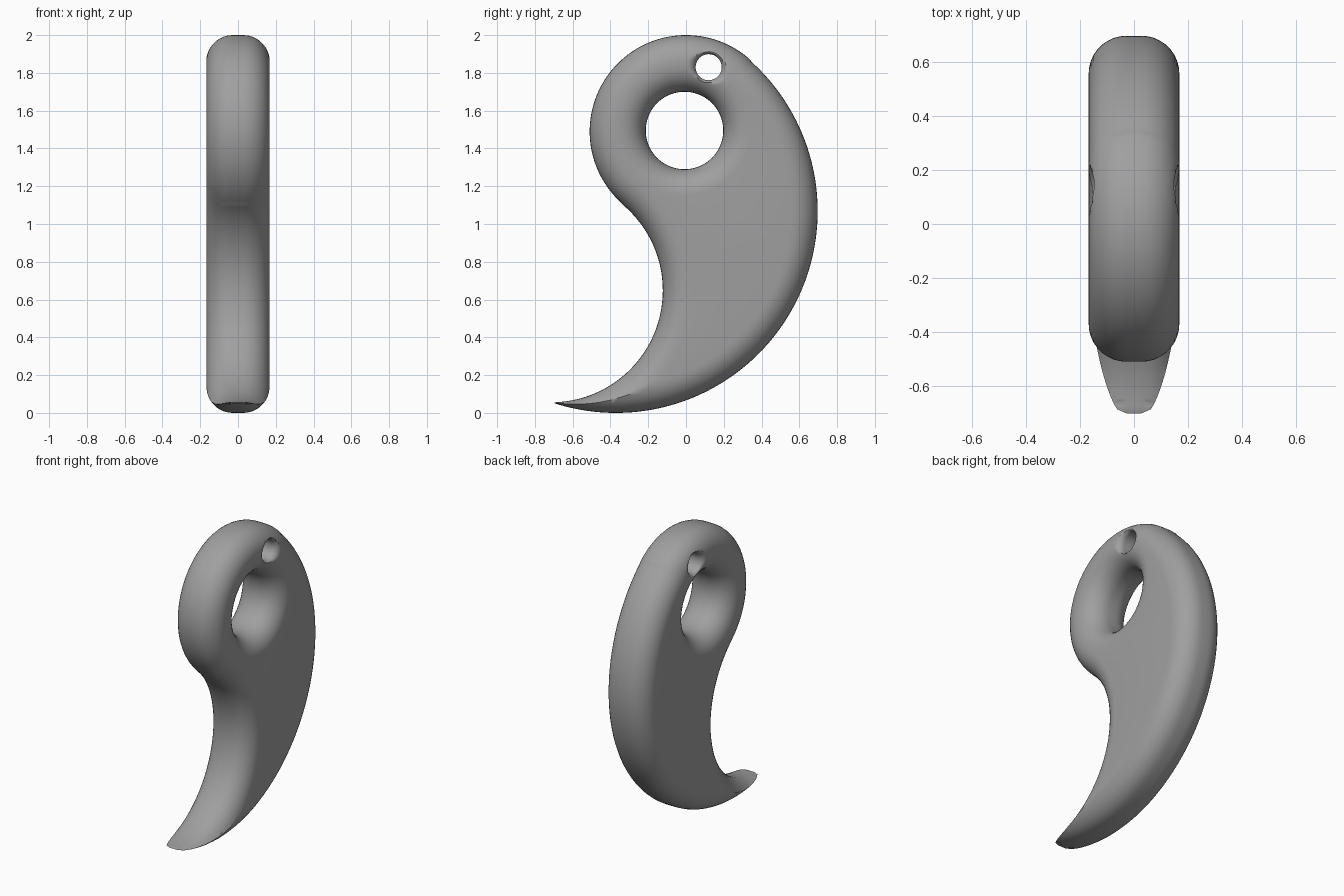
import bpy, bmesh, math
from mathutils import Vector, kdtree
from mathutils.geometry import delaunay_2d_cdt

if "Cube" in bpy.data.objects:
    bpy.data.objects.remove(bpy.data.objects["Cube"])

HALF = 0.168      # half thickness
R_EDGE = 0.14     # rounding of the outline and the large hole
R_CORD = 0.045    # rounding of the small hole
SUB = 4           # dense samples per outline vertex


def arc(c, r, a0, a1, n, inward):
    """Dense (point, normal into the material) samples along an arc."""
    out = []
    for i in range(n * SUB):
        a = a0 + (a1 - a0) * i / (n * SUB)
        d = Vector((math.cos(a), math.sin(a)))
        out.append((Vector(c) + d * r, -d if inward else d))
    return out


# Comma outline in (y, z): back arc, round head, hollow front arc
HEAD, BACK, HOLLOW = (0, 1.49), (-0.371, 1.068), (-0.715, 0.648)
ang_back = math.atan2(HEAD[1] - BACK[1], HEAD[0] - BACK[0])
ang_front = math.atan2(HEAD[1] - HOLLOW[1], HEAD[0] - HOLLOW[0])
outline = (arc(BACK, 1.068, math.radians(-108), ang_back, 160, True)
           + arc(HEAD, 0.51, ang_back, math.pi + ang_front, 100, True)
           + arc(HOLLOW, 0.592, ang_front, math.radians(-88.6), 100, False))
big_hole = arc((-0.008, 1.495), 0.205, 0, math.tau, 72, False)
CORD_C, CORD_R = Vector((0.12, 1.83)), 0.069
cord_hole = arc(CORD_C, CORD_R, 0, math.tau, 48, False)

rim = outline + big_hole
tree = kdtree.KDTree(len(rim))
for i, (p, n) in enumerate(rim):
    tree.insert((p.x, p.y, 0), i)
tree.balance()


def rim_dist(p):
    return tree.find((p.x, p.y, 0))[2]


def rounded(d, r):
    d = max(0.0, min(d, r))
    return HALF - r + math.sqrt(r * r - (r - d) ** 2)


def half_width(p):
    return min(rounded(rim_dist(p), R_EDGE),
               rounded((p - CORD_C).length - CORD_R, R_CORD))


# Boundary loops as constrained edges
pts, edges, loops = [], [], []
for samples in (outline, big_hole, cord_hole):
    ring = [p for p, n in samples[::SUB]]
    k, m = len(pts), len(ring)
    edges += [(k + i, k + (i + 1) % m) for i in range(m)]
    pts += ring
    loops.append(ring)

# Contours of the rounded rim, stopping at the ridge where two sides meet
STEPS = 9
levels = [R_EDGE * (1 - math.cos(math.pi / 2 * k / STEPS)) for k in range(1, STEPS + 1)]
for p, n in rim[::SUB]:
    lo, hi = 0.0, R_EDGE
    if rim_dist(p + n * hi) < hi - 0.0005:
        for _ in range(14):
            mid = (lo + hi) / 2
            if rim_dist(p + n * mid) < mid - 0.0005:
                hi = mid
            else:
                lo = mid
    reach = [d for d in levels if d < hi * 0.93] + [hi]
    for d in reach:
        q = p + n * d
        if (q - CORD_C).length > CORD_R + R_CORD + 0.006:
            pts.append(q)

# Contours of the small hole rounding
for p, n in cord_hole[::SUB]:
    for k in range(1, 7):
        pts.append(p + n * R_CORD * (1 - math.cos(math.pi / 2 * k / 6)))


def inside(p, ring):
    hit = False
    for a, b in zip(ring, ring[1:] + ring[:1]):
        if (a.y > p.y) != (b.y > p.y):
            if p.x < a.x + (p.y - a.y) * (b.x - a.x) / (b.y - a.y):
                hit = not hit
    return hit


verts, _, tris, *_ = delaunay_2d_cdt(pts, edges, [], 0, 1e-6)

# Two mirrored sides joined by a narrow wall along every boundary
bm = bmesh.new()
widths = [half_width(v) for v in verts]
right = [bm.verts.new((w, v.x, v.y)) for v, w in zip(verts, widths)]
left = [bm.verts.new((-w, v.x, v.y)) for v, w in zip(verts, widths)]
count = {}
for t in tris:
    c = (verts[t[0]] + verts[t[1]] + verts[t[2]]) / 3
    if not inside(c, loops[0]) or inside(c, loops[1]) or inside(c, loops[2]):
        continue
    bm.faces.new([right[i] for i in t])
    bm.faces.new([left[i] for i in reversed(t)])
    for i in range(3):
        a, b = t[i], t[(i + 1) % 3]
        key = (min(a, b), max(a, b))
        count[key] = None if key in count else (a, b)
for e in count.values():
    if e:
        a, b = e
        bm.faces.new((right[b], right[a], left[a], left[b]))
bmesh.ops.delete(bm, geom=[v for v in bm.verts if not v.link_faces], context='VERTS')
bmesh.ops.recalc_face_normals(bm, faces=bm.faces)

mesh = bpy.data.meshes.new("comma_pendant")
bm.to_mesh(mesh)
bm.free()
stone = bpy.data.materials.new("grey_stone")
stone.diffuse_color = (0.35, 0.35, 0.35, 1)
stone.use_nodes = True
stone.node_tree.nodes["Principled BSDF"].inputs["Base Color"].default_value = stone.diffuse_color
mesh.materials.append(stone)
pendant = bpy.data.objects.new("comma_pendant", mesh)
bpy.context.collection.objects.link(pendant)
bpy.context.view_layer.objects.active = pendant
pendant.select_set(True)
bpy.ops.object.shade_smooth_by_angle(angle=math.radians(35))
